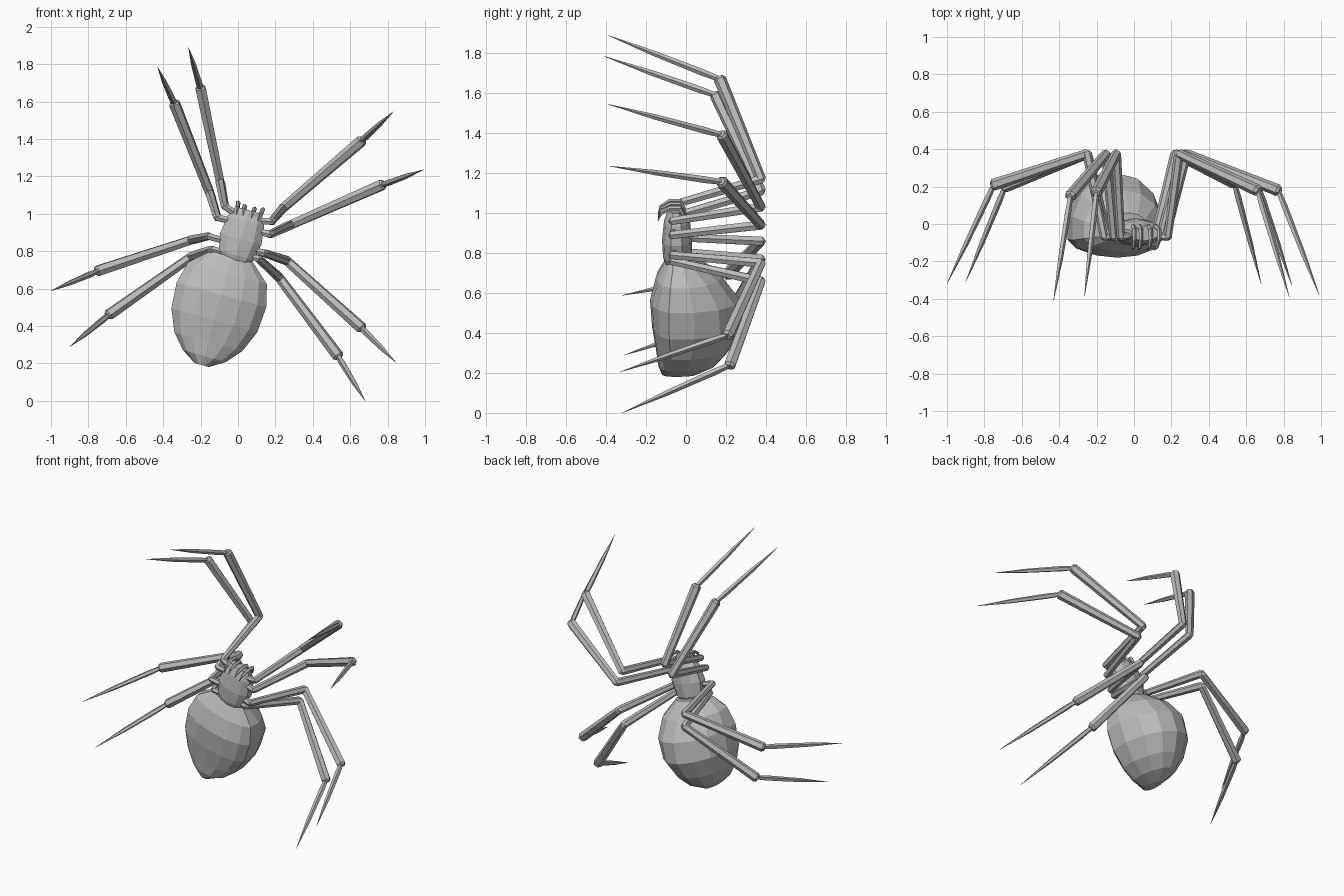
import bpy
import bmesh
from math import sin, cos, pi, radians
from mathutils import Vector, Matrix

cube = bpy.data.objects.get("Cube")
if cube:
    bpy.data.objects.remove(cube, do_unlink=True)

grey = bpy.data.materials.new("plain grey")
grey.use_nodes = True
colour = (0.5, 0.5, 0.5, 1)
grey.diffuse_color = colour
grey.node_tree.nodes["Principled BSDF"].inputs["Base Color"].default_value = colour


def skin_rings(name, rings):
    """Bridge a list of equal sized point rings and close both ends."""
    bm = bmesh.new()
    loops = [[bm.verts.new(p) for p in ring] for ring in rings]
    count = len(loops[0])
    for low, high in zip(loops, loops[1:]):
        for i in range(count):
            j = (i + 1) % count
            bm.faces.new((low[i], low[j], high[j], high[i]))
    bm.faces.new(loops[0])
    bm.faces.new(loops[-1])
    bmesh.ops.recalc_face_normals(bm, faces=bm.faces)
    mesh = bpy.data.meshes.new(name)
    bm.to_mesh(mesh)
    bm.free()
    mesh.materials.append(grey)
    obj = bpy.data.objects.new(name, mesh)
    bpy.context.collection.objects.link(obj)
    return obj


def tube(name, path, radii, sides=6):
    """Faceted tube along a path with a radius per point."""
    rings = []
    last = len(path) - 1
    for k, (point, radius) in enumerate(zip(path, radii)):
        along = path[min(k + 1, last)] - path[max(k - 1, 0)]
        turn = along.to_track_quat('Z', 'Y')
        rings.append([point + turn @ Vector((radius * cos(a), radius * sin(a), 0))
                      for a in (2 * pi * i / sides for i in range(sides))])
    return skin_rings(name, rings)


def limb(name, start, end, r0, r1):
    """Straight leg segment with chamfered ends."""
    step = (end - start).normalized() * 0.014
    return tube(name, [start - step, start, end, end + step],
                [r0 * 0.6, r0, r1, r1 * 0.65])


TILT = Matrix.Rotation(radians(15.6), 3, 'Y')


def body(name, centre, widest, sections, sides):
    """Tilted body; sections hold height, half width, front y and back y."""
    rings = []
    for s, width, front, back in sections:
        ring = []
        for i in range(sides):
            a = 2 * pi * (i + 0.5) / sides
            depth = (back - widest) if sin(a) > 0 else (widest - front)
            bulge = abs(sin(a)) ** 0.85 * (1 if sin(a) > 0 else -1)
            p = TILT @ Vector((width * cos(a) * 1.02, 0, s))
            ring.append(centre + p + Vector((0, widest + depth * bulge, 0)))
        rings.append(ring)
    return skin_rings(name, rings)


# Abdomen and head
body("abdomen", Vector((-0.11, 0, 0.49)), -0.05, [
    (0.29, 0.12, -0.1, 0.06), (0.2, 0.22, -0.15, 0.18),
    (0.08, 0.25, -0.18, 0.27), (-0.06, 0.24, -0.17, 0.28),
    (-0.18, 0.19, -0.15, 0.22), (-0.26, 0.12, -0.14, 0.15),
    (-0.31, 0.04, -0.12, 0.05)], 14)
head_centre = Vector((0.015, 0, 0.865))
body("head", head_centre, -0.05, [
    (0.16, 0.075, -0.09, -0.01), (0.1, 0.105, -0.11, 0.02),
    (0, 0.118, -0.12, 0.03), (-0.09, 0.1, -0.115, 0.03),
    (-0.16, 0.065, -0.09, 0)], 10)

# Hooked mouthparts along the top edge of the head
for k, (side, size) in enumerate(((-0.06, 1), (-0.025, 0.8), (0.025, 0.8), (0.065, 1))):
    base = head_centre + TILT @ Vector((side, 0, 0.14))
    out = TILT @ Vector((0.1 * side, 0, 0.045 * size))
    path = [base + Vector((0, -0.01, 0)), base + out + Vector((0, -0.03, 0)),
            base + out + Vector((0, -0.08, 0)),
            base + out * 0.4 + Vector((0, -0.125, 0)),
            base - out * 0.5 + Vector((0, -0.14, 0))]
    tube("mouthpart_%d" % (k + 1), path, [0.012, 0.013, 0.012, 0.009, 0.002], 5)

# Legs: hip (x, z), knee (x, z), ankle and tip points
legs = {
    "right_leg_1": ((-0.07, 1.04), (-0.095, 1.17), (-0.2, 0.17, 1.67), (-0.265, -0.39, 1.89)),
    "right_leg_2": ((-0.11, 0.98), (-0.15, 1.11), (-0.34, 0.15, 1.59), (-0.43, -0.41, 1.785)),
    "right_leg_3": ((-0.16, 0.88), (-0.25, 0.86), (-0.75, 0.21, 0.695), (-1, -0.32, 0.588)),
    "right_leg_4": ((-0.14, 0.81), (-0.25, 0.77), (-0.69, 0.2, 0.46), (-0.9, -0.31, 0.289)),
    "left_leg_1": ((0.18, 0.96), (0.24, 1.03), (0.66, 0.18, 1.39), (0.83, -0.39, 1.545)),
    "left_leg_2": ((0.17, 0.89), (0.28, 0.94), (0.77, 0.18, 1.155), (0.99, -0.38, 1.235)),
    "left_leg_3": ((0.14, 0.79), (0.26, 0.75), (0.66, 0.21, 0.39), (0.845, -0.33, 0.205)),
    "left_leg_4": ((0.11, 0.76), (0.22, 0.66), (0.535, 0.22, 0.24), (0.68, -0.32, 0)),
}
axis = TILT @ Vector((0, 0, 1))
for name, (hip, knee, ankle, tip) in legs.items():
    hip = Vector((hip[0], -0.07, hip[1]))
    knee = Vector((knee[0], 0.375, knee[1]))
    ankle, tip = Vector(ankle), Vector(tip)
    reach = max(-0.1, min(0.1, (hip - head_centre).dot(axis)))
    root = head_centre + axis * reach + Vector((0, -0.05, 0))
    limb(name + "_hip", root, hip, 0.02, 0.02)
    limb(name + "_thigh", hip, knee, 0.022, 0.026)
    limb(name + "_shin", knee, ankle, 0.026, 0.032)
    tube(name + "_foot", [ankle.lerp(tip, t) for t in (0, 0.15, 0.6, 1)],
         [0.014, 0.018, 0.014, 0.001], 5)
